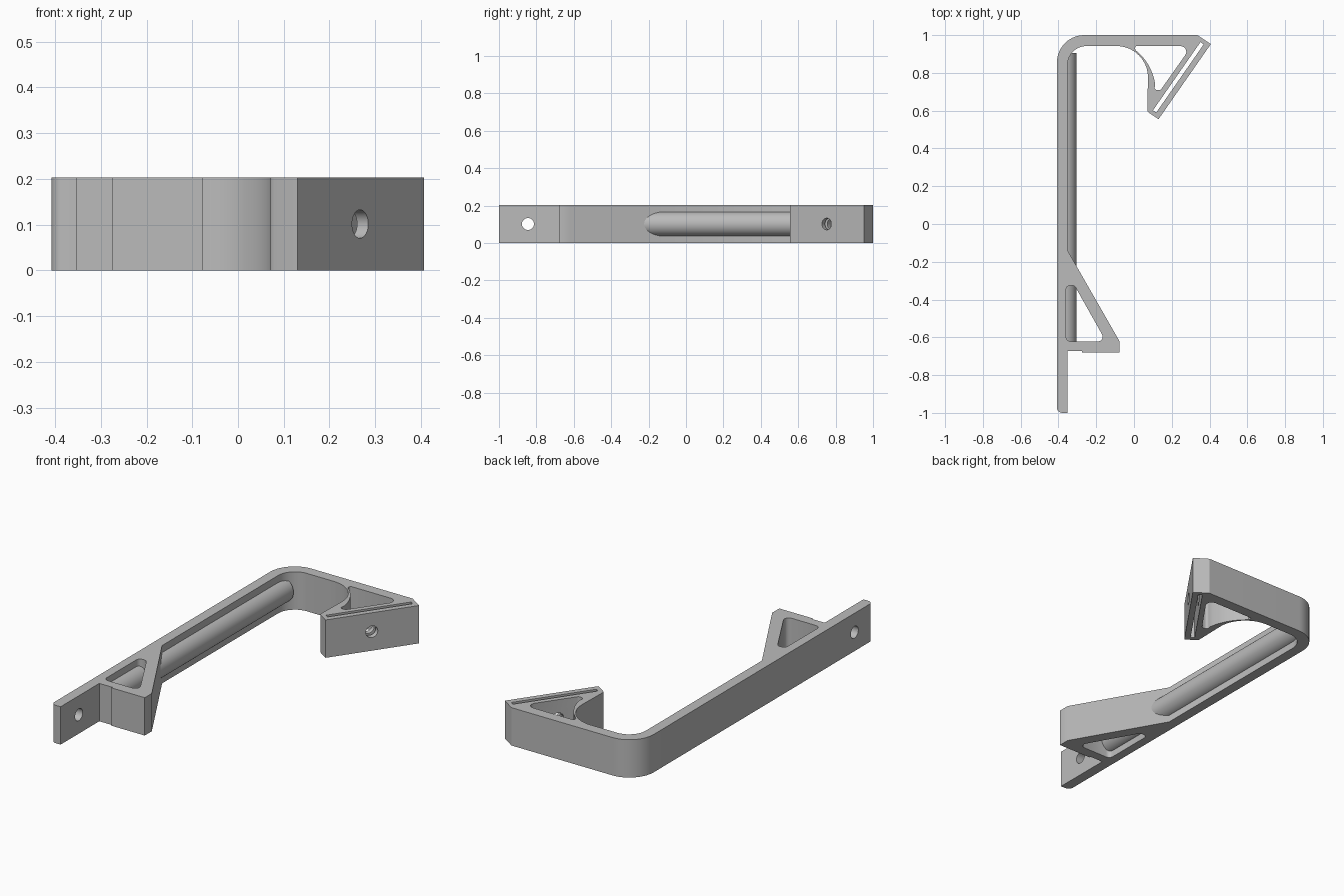
import bpy, bmesh, math
from mathutils import Vector, Matrix

if "Cube" in bpy.data.objects:
    bpy.data.objects.remove(bpy.data.objects["Cube"])

HEIGHT = 0.203
MID = HEIGHT / 2

grey = bpy.data.materials.new("plain grey")
grey.use_nodes = True
grey.diffuse_color = (0.5, 0.5, 0.5, 1)
grey.node_tree.nodes["Principled BSDF"].inputs["Base Color"].default_value = (0.5, 0.5, 0.5, 1)


def rounded(corners):
    """Replace each (x, y, radius) corner by a fillet arc."""
    out = []
    for i, (x, y, r) in enumerate(corners):
        p = Vector((x, y))
        if r == 0:
            out.append(p)
            continue
        a = Vector(corners[i - 1][:2]) - p
        b = Vector(corners[(i + 1) % len(corners)][:2]) - p
        half = a.angle(b) / 2
        t = min(r / math.tan(half), 0.49 * min(a.length, b.length))
        r = t * math.tan(half)
        centre = p + (a.normalized() + b.normalized()).normalized() * (r / math.sin(half))
        start = p + a.normalized() * t - centre
        end = p + b.normalized() * t - centre
        turn = math.atan2(start.x * end.y - start.y * end.x, start.dot(end))
        steps = max(4, int(r * 100))
        for k in range(steps + 1):
            out.append(centre + Matrix.Rotation(turn * k / steps, 2) @ start)
    return out


def finish(name, bm):
    bmesh.ops.recalc_face_normals(bm, faces=bm.faces)
    mesh = bpy.data.meshes.new(name)
    bm.to_mesh(mesh)
    bm.free()
    mesh.materials.append(grey)
    obj = bpy.data.objects.new(name, mesh)
    bpy.context.collection.objects.link(obj)
    return obj


def prism(name, corners, z0, z1):
    bm = bmesh.new()
    face = bm.faces.new([bm.verts.new((p.x, p.y, z0)) for p in rounded(corners)])
    new = bmesh.ops.extrude_face_region(bm, geom=[face])["geom"]
    verts = [g for g in new if isinstance(g, bmesh.types.BMVert)]
    bmesh.ops.translate(bm, verts=verts, vec=(0, 0, z1 - z0))
    return finish(name, bm)


def cylinder(name, start, end, radius, sides=48):
    start, end = Vector(start), Vector(end)
    axis = end - start
    turn = axis.to_track_quat('Z', 'Y').to_matrix().to_4x4()
    bm = bmesh.new()
    bmesh.ops.create_cone(bm, cap_ends=True, segments=sides, radius1=radius, radius2=radius,
                          depth=axis.length, matrix=Matrix.Translation((start + end) / 2) @ turn)
    return finish(name, bm)


def activate(obj):
    bpy.ops.object.select_all(action='DESELECT')
    obj.select_set(True)
    bpy.context.view_layer.objects.active = obj


def cut(obj, cutter):
    activate(obj)
    mod = obj.modifiers.new("cut", 'BOOLEAN')
    mod.operation, mod.solver, mod.object = 'DIFFERENCE', 'EXACT', cutter
    bpy.ops.object.modifier_apply(modifier=mod.name)
    bpy.data.objects.remove(cutter)


# Hook-shaped body: long bar, wedge bracket, curved arm and slanted plate
body = prism("hook_body", [
    (-0.352, -1, 0), (-0.352, -0.672, 0), (-0.275, -0.672, 0), (-0.275, -0.68, 0),
    (-0.077, -0.68, 0), (-0.077, -0.62, 0), (-0.352, -0.14, 0),
    (-0.352, 0.942, 0.1), (0.078, 0.942, 0.243), (0.07, 0.595, 0.02),
    (0.13, 0.555, 0), (0.407, 0.953, 0), (0.335, 1, 0),
    (-0.408, 1, 0.145), (-0.408, -1, 0.035)], 0, HEIGHT)

# Triangular window in the wedge bracket
cut(body, prism("bracket_window", [
    (-0.36, -0.325, 0.025), (-0.315, -0.325, 0.025), (-0.148, -0.622, 0.025),
    (-0.36, -0.622, 0.025)], -0.1, 0.3))

# Window behind the slanted plate, following the arm's curve
arc = [(-0.165 + 0.28 * math.cos(math.radians(d)), 0.7 + 0.28 * math.sin(math.radians(d)), 0)
       for d in range(52, 6, -4)]
cut(body, prism("arm_window", [(0.107, 0.71, 0.02), (0.14, 0.708, 0.015),
                               (0.305, 0.942, 0.03), (0.005, 0.942, 0.012)] + arc, -0.1, 0.3))

# Narrow slot running along the plate
corner = Vector((0.13, 0.555))
along = (Vector((0.407, 0.953)) - corner).normalized()
inward = Vector((-along.y, along.x))
slot = [corner + along * s + inward * d
        for s, d in ((0.022, 0.03), (0.462, 0.03), (0.462, 0.051), (0.022, 0.051))]
cut(body, prism("plate_slot", [(p.x, p.y, 0) for p in slot], -0.1, 0.3))

# Screw holes through the plate and the end of the bar
hole = corner + along * 0.24
a, b = hole - inward * 0.05, hole + inward * 0.11
cut(body, cylinder("plate_hole", (a.x, a.y, MID), (b.x, b.y, MID), 0.031))
cut(body, cylinder("bar_hole", (-0.6, -0.845, MID), (-0.2, -0.845, MID), 0.032))

# Round stiffening rib, trimmed to stay inside the bar's outer face
rib = cylinder("stiffening_rib", (-0.37, -0.625, MID), (-0.37, 0.905, MID), 0.066, 64)
cut(rib, prism("rib_trim", [(-0.6, -1, 0), (-0.385, -1, 0), (-0.385, 1, 0), (-0.6, 1, 0)], -0.1, 0.3))

for obj in (body, rib):
    activate(obj)
    bpy.ops.object.shade_smooth_by_angle(angle=math.radians(30))
